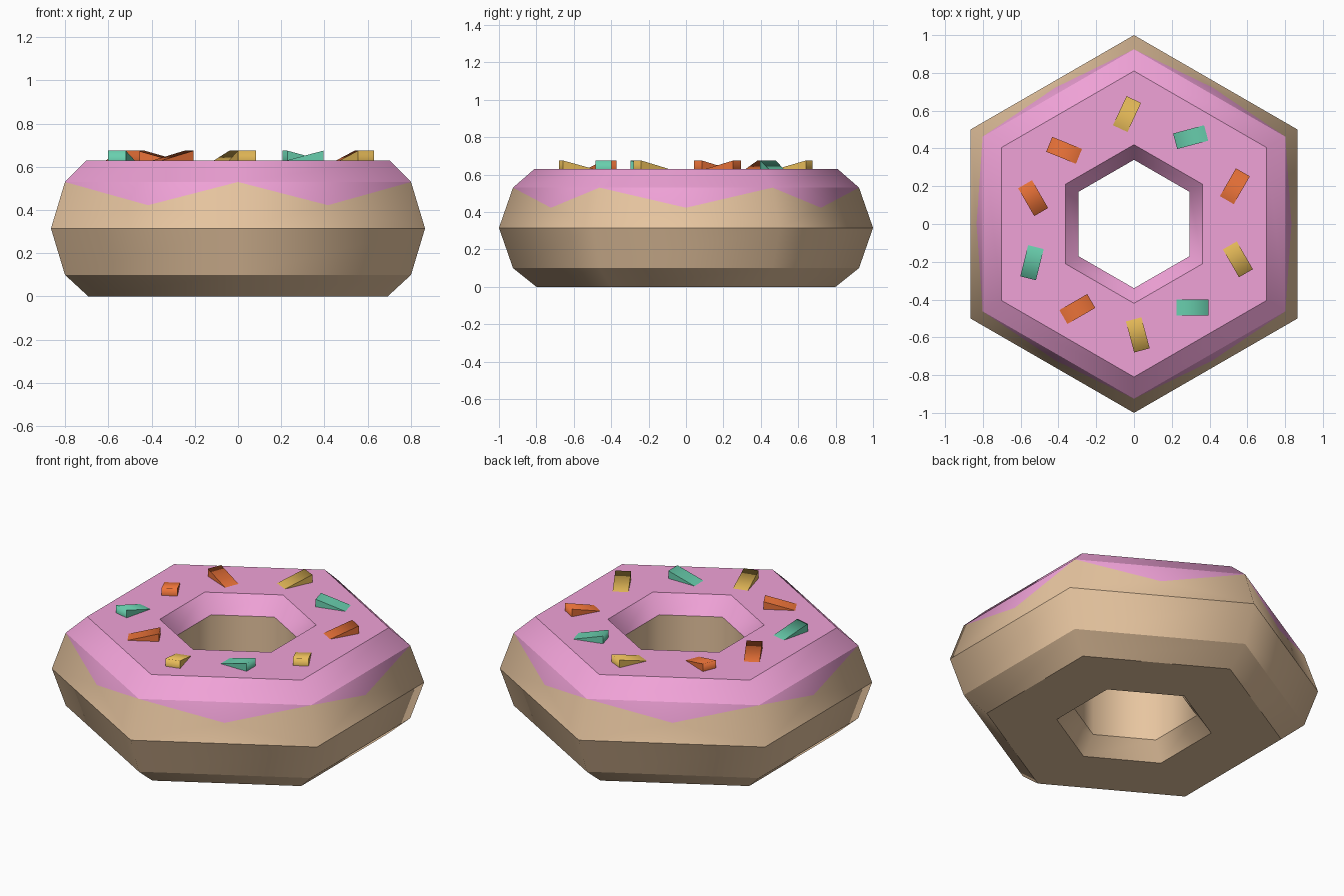
import bpy, bmesh
from math import radians, cos, sin
from mathutils import Matrix

if "Cube" in bpy.data.objects:
    bpy.data.objects.remove(bpy.data.objects["Cube"])


def material(name, color):
    m = bpy.data.materials.new(name)
    m.diffuse_color = (*color, 1)
    m.use_nodes = True
    m.node_tree.nodes["Principled BSDF"].inputs["Base Color"].default_value = m.diffuse_color
    return m


DOUGH = material("dough", (0.80, 0.56, 0.35))
ICING = material("icing", (0.87, 0.36, 0.68))
COLORS = {
    "orange": material("orange", (0.83, 0.17, 0.04)),
    "teal": material("teal", (0.14, 0.62, 0.42)),
    "yellow": material("yellow", (0.80, 0.50, 0.10)),
}


def finish(bm, name, mats):
    bmesh.ops.recalc_face_normals(bm, faces=bm.faces)
    mesh = bpy.data.meshes.new(name)
    bm.to_mesh(mesh)
    bm.free()
    for m in mats:
        mesh.materials.append(m)
    ob = bpy.data.objects.new(name, mesh)
    bpy.context.collection.objects.link(ob)
    return ob


# Six-sided ring: profile of (corner radius, height), swept round z
SIDES = 6
PROFILE = [(0.80, 0), (0.925, 0.10), (1.0, 0.315), (0.925, 0.53), (0.81, 0.63),
           (0.42, 0.63), (0.34, 0.53), (0.34, 0.10), (0.42, 0)]
DRIP_BAND, ICED_BANDS = 2, (3, 4, 5)

bm = bmesh.new()
rings = []
for r, z in PROFILE:
    angles = [radians(90 + 360 * k / SIDES) for k in range(SIDES)]
    rings.append([bm.verts.new((r * cos(a), r * sin(a), z)) for a in angles])


def add_face(verts, iced):
    f = bm.faces.new(verts)
    f.smooth = True
    f.material_index = int(iced)


for i, low in enumerate(rings):
    high = rings[(i + 1) % len(rings)]
    for k in range(SIDES):
        c, d = low[k], low[(k + 1) % SIDES]
        a, b = high[k], high[(k + 1) % SIDES]
        if i == DRIP_BAND:
            # Pointed icing drip in the middle of each side
            m = bm.verts.new((a.co + b.co + c.co + d.co) / 4)
            add_face((a, m, b), True)
            for tri in ((a, c, m), (c, d, m), (d, b, m)):
                add_face(tri, False)
        else:
            add_face((c, d, b, a), i in ICED_BANDS)

# Crisp edges between bands, soft shading round the ring
for ring in rings:
    for k in range(SIDES):
        bm.edges.get((ring[k], ring[(k + 1) % SIDES])).smooth = False
finish(bm, "iced_ring", [DOUGH, ICING])

# Wedge sprinkles: colour, x, y, heading of the raised end in degrees
SPRINKLES = [
    ("yellow", -0.037, 0.582, 65), ("teal", 0.30, 0.46, 195),
    ("orange", 0.534, 0.20, 60), ("yellow", 0.55, -0.187, -60),
    ("teal", 0.31, -0.442, 0), ("yellow", 0.02, -0.587, -75),
    ("orange", -0.30, -0.45, 30), ("teal", -0.54, -0.205, 256),
    ("orange", -0.534, 0.137, -60), ("orange", -0.37, 0.39, 158),
]
LENGTH, WIDTH, HEIGHT, TOP = 0.17, 0.085, 0.045, 0.63

for n, (color, x, y, heading) in enumerate(SPRINKLES, 1):
    bm = bmesh.new()
    shape = [(-LENGTH / 2, 0), (LENGTH / 2, 0), (LENGTH / 2, HEIGHT)]
    p, q = [[bm.verts.new((px, s * WIDTH / 2, pz)) for px, pz in shape] for s in (-1, 1)]
    bm.faces.new(p)
    bm.faces.new(q[::-1])
    for j in range(3):
        k = (j + 1) % 3
        bm.faces.new((p[j], p[k], q[k], q[j]))
    # Only the raised lip is shaded soft
    for f in bm.faces:
        f.smooth = True
    for e in bm.edges:
        e.smooth = set(e.verts) == {p[2], q[2]}
    bm.transform(Matrix.Translation((x, y, TOP)) @ Matrix.Rotation(radians(heading), 4, 'Z'))
    finish(bm, f"sprinkle_{n}", [COLORS[color]])
